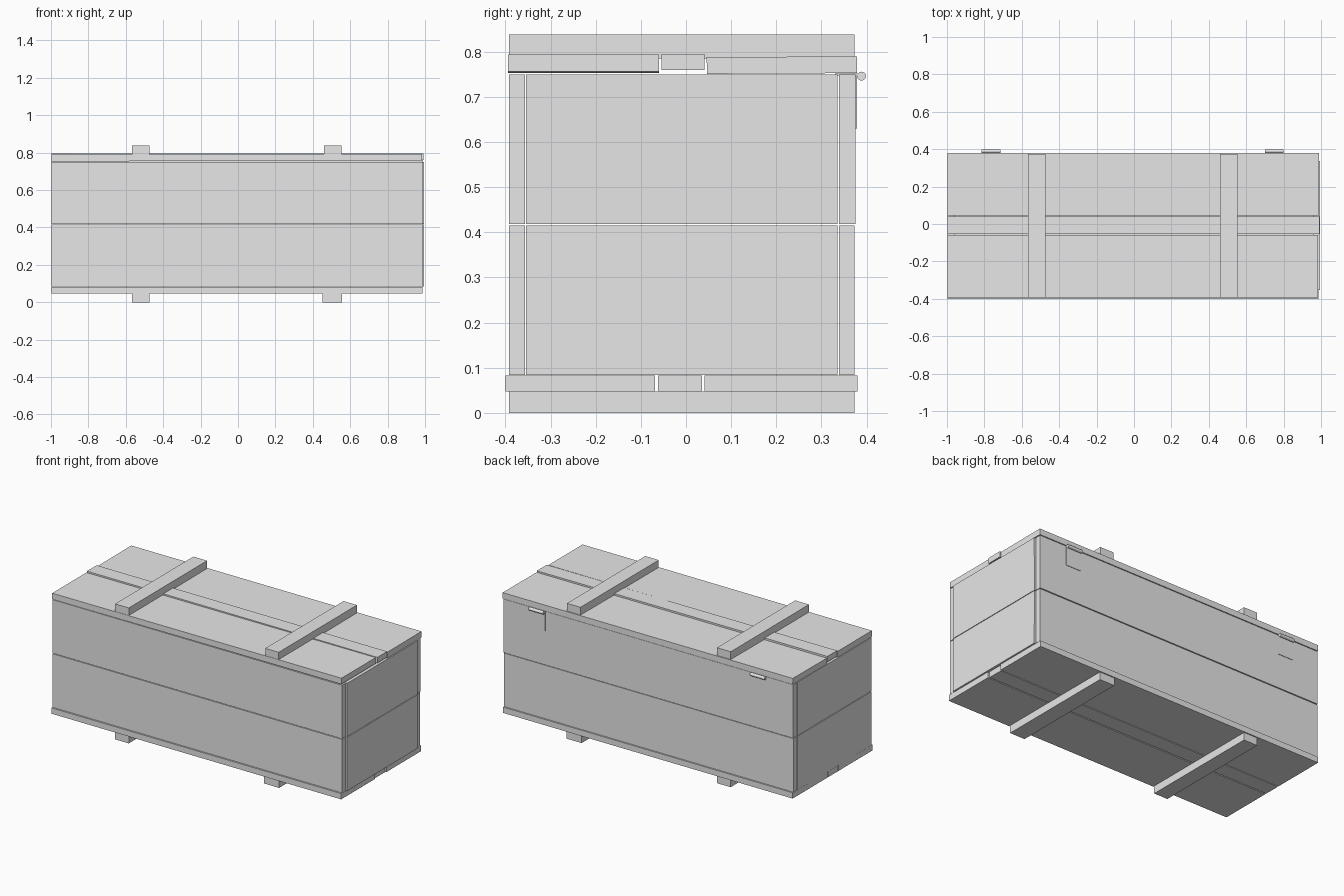
import bpy, bmesh, math
from mathutils import Matrix, Vector

if "Cube" in bpy.data.objects:
    bpy.data.objects.remove(bpy.data.objects["Cube"])

grey = bpy.data.materials.new("plain grey")
grey.diffuse_color = (0.8, 0.8, 0.8, 1)
grey.use_nodes = True
grey.node_tree.nodes["Principled BSDF"].inputs["Base Color"].default_value = grey.diffuse_color


def finish(name, bm):
    mesh = bpy.data.meshes.new(name)
    bm.to_mesh(mesh)
    bm.free()
    mesh.materials.append(grey)
    obj = bpy.data.objects.new(name, mesh)
    bpy.context.collection.objects.link(obj)
    return obj


def board(name, x, y, z, tilt=(0, 0, 0)):
    """Box between (min, max) pairs, with an optional slight tilt in degrees."""
    bm = bmesh.new()
    bmesh.ops.create_cube(bm, size=1)
    bmesh.ops.scale(bm, vec=(x[1] - x[0], y[1] - y[0], z[1] - z[0]), verts=bm.verts)
    obj = finish(name, bm)
    obj.location = (sum(x) / 2, sum(y) / 2, sum(z) / 2)
    obj.rotation_euler = [math.radians(a) for a in tilt]
    return obj


# Floor: three long boards
for name, y in (("front", (-0.40, -0.069)), ("middle", (-0.062, 0.036)), ("back", (0.041, 0.38))):
    x1 = 0.98 if name == "middle" else 0.986
    board("floor_board_" + name, (-0.996, x1), y, (0.047, 0.083))

# Walls: two rows of boards, the ends set between front and back
for row, z in (("lower", (0.084, 0.415)), ("upper", (0.419, 0.75))):
    up = row == "upper"
    board("front_wall_" + row, (-0.996, 0.986), (-0.392, -0.357), z)
    board("back_wall_" + row, (-0.996, 0.986), (0.339, 0.376 if up else 0.373), z)
    board("right_end_" + row, (0.957, 0.994), (-0.354, 0.336), z, (0, 0.3 if up else -0.3, 0))
    board("left_end_" + row, (-0.997, -0.96), (-0.354, 0.336), z)

# Lid: three slightly uneven boards
board("lid_board_front", (-0.996, 0.984), (-0.394, -0.06), (0.755, 0.792), (0, -0.1, 0))
board("lid_board_middle", (-0.996, 0.992), (-0.054, 0.041), (0.761, 0.796), (0, 0.05, 0))
board("lid_board_back", (-0.996, 0.99), (0.046, 0.379), (0.752, 0.789), (0.3, 0, 0))

# Cross battens over the lid and under the floor
for side, top_x, low_x in (("left", (-0.567, -0.473), (-0.567, -0.473)),
                           ("right", (0.461, 0.553), (0.453, 0.556))):
    board("lid_batten_" + side, top_x, (-0.392, 0.373), (0.785, 0.838))
    board("foot_batten_" + side, low_x, (-0.392, 0.373), (0.0, 0.047))

# Hinges on the back: barrel plus a thin leaf on wall and lid
for side, cx in (("left", -0.765), ("right", 0.75)):
    bm = bmesh.new()
    turn = Matrix.Rotation(math.pi / 2, 4, "Y")
    bmesh.ops.create_cone(bm, cap_ends=True, segments=12, radius1=0.01, radius2=0.01,
                          depth=0.1, matrix=turn)
    finish("hinge_barrel_" + side, bm).location = Vector((cx, 0.389, 0.746))
    board("hinge_leaf_" + side, (cx - 0.05, cx + 0.05), (0.373, 0.379), (0.63, 0.745))
    board("hinge_strap_" + side, (cx - 0.05, cx + 0.05), (0.33, 0.389), (0.747, 0.752))
